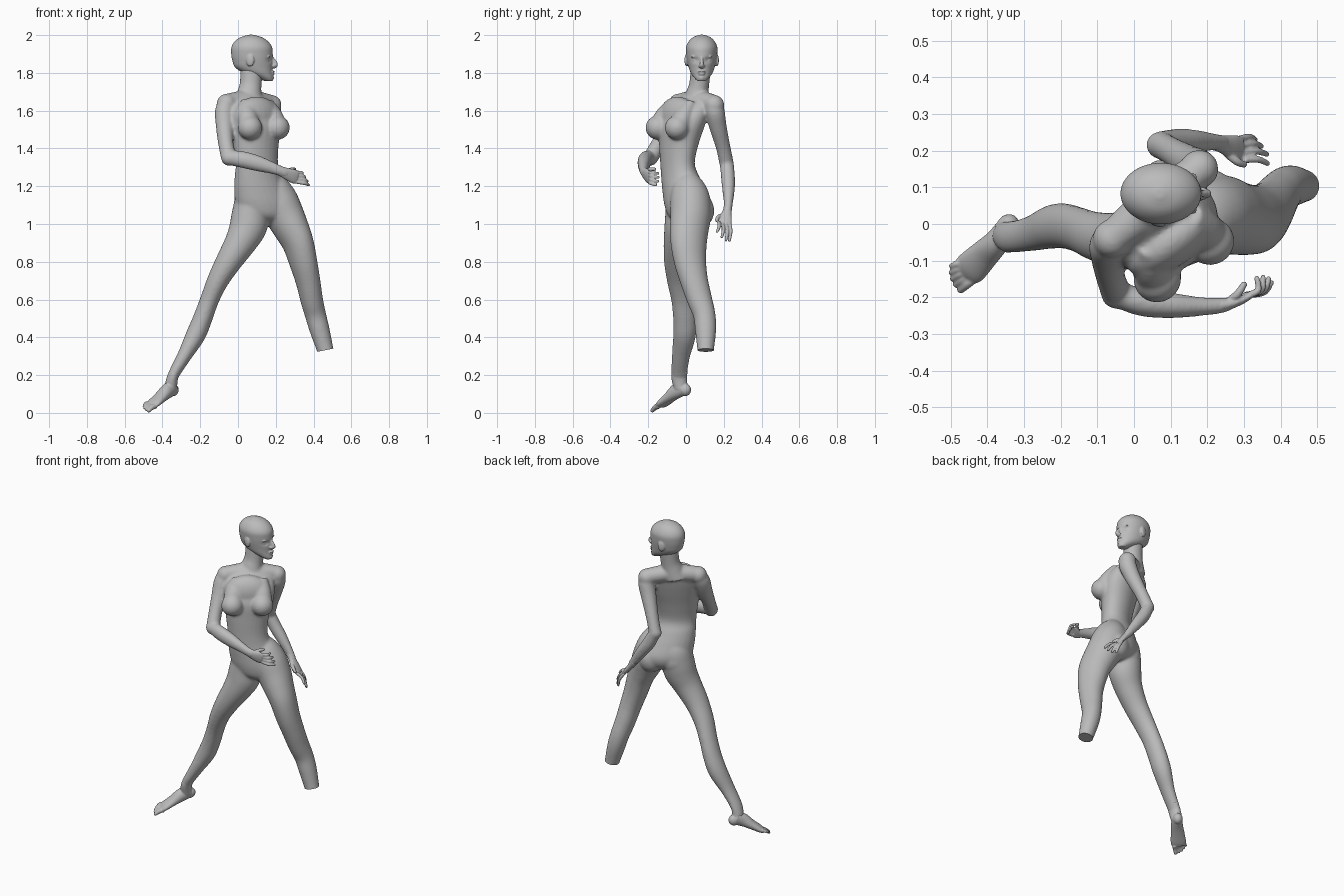
import bpy, bmesh, math
from mathutils import Vector, Matrix

grey = bpy.data.materials.new("mannequin_grey")
grey.diffuse_color = (0.5, 0.5, 0.5, 1)


def spline(rows, steps):
    """Catmull-Rom through rows of numbers."""
    out = []
    for i in range(len(rows) - 1):
        p0, p1, p2, p3 = (rows[max(0, min(len(rows) - 1, i + k))] for k in (-1, 0, 1, 2))
        for s in range(steps):
            t = s / steps
            out.append([0.5 * (2 * b + (c - a) * t + (2 * a - 5 * b + 4 * c - d) * t * t
                               + (3 * b - a - 3 * c + d) * t ** 3)
                        for a, b, c, d in zip(p0, p1, p2, p3)])
    return out + [list(rows[-1])]


def loft(bm, rows, level=False, steps=5, n=28):
    """Closed tube through rows of x, y, z, half width, half depth, yaw in degrees."""
    pts = spline(rows, steps)
    rings = []
    for i, (x, y, z, a, b, yaw) in enumerate(pts):
        tan = Vector(pts[min(i + 1, len(pts) - 1)][:3]) - Vector(pts[max(i - 1, 0)][:3])
        tan = Vector((0, 0, 1)) if level else tan.normalized()
        side = Vector((math.cos(math.radians(yaw)), math.sin(math.radians(yaw)), 0))
        side = (side - tan * side.dot(tan)).normalized()
        fwd = tan.cross(side)
        rings.append([bm.verts.new(Vector((x, y, z)) + side * a * math.cos(w) + fwd * b * math.sin(w))
                      for w in (2 * math.pi * k / n for k in range(n))])
    for r, s in zip(rings, rings[1:]):
        for k in range(n):
            bm.faces.new((r[k], r[(k + 1) % n], s[(k + 1) % n], s[k]))
    bm.faces.new(rings[0][::-1])
    bm.faces.new(rings[-1])


def ball(bm, loc, size, yaw=0):
    m = Matrix.Translation(loc) @ Matrix.Rotation(math.radians(yaw), 4, 'Z') @ Matrix.Diagonal((*size, 1))
    bmesh.ops.create_uvsphere(bm, u_segments=24, v_segments=16, radius=1, matrix=m)


def digit(bm, a, b, r, bend=(0, 0, 0), yaw=90):
    """Finger or toe with a bent middle and a rounded end."""
    a, b = Vector(a), Vector(b)
    mid = (a + b) / 2 + Vector(bend)
    loft(bm, [(*a, r, r, yaw), (*mid, r, r, yaw), (*b, r * .8, r * .8, yaw)], n=12)
    ball(bm, b, (r * .8,) * 3)


def finish(bm, name, voxel, smooth, cut=None):
    """Fuse overlapping volumes into one smooth skin."""
    bmesh.ops.recalc_face_normals(bm, faces=bm.faces)
    me = bpy.data.meshes.new(name)
    bm.to_mesh(me)
    bm.free()
    ob = bpy.data.objects.new(name, me)
    bpy.context.collection.objects.link(ob)
    mod = ob.modifiers.new("fuse", 'REMESH')
    mod.mode, mod.voxel_size, mod.use_smooth_shade = 'VOXEL', voxel, True
    mod = ob.modifiers.new("soften", 'SMOOTH')
    mod.factor, mod.iterations = 0.5, smooth
    deps = bpy.context.evaluated_depsgraph_get()
    skin = bpy.data.meshes.new_from_object(ob.evaluated_get(deps))
    ob.modifiers.clear()
    ob.data = skin
    if cut:
        co, no, test = cut
        b2 = bmesh.new()
        b2.from_mesh(skin)
        faces = [f for f in b2.faces if test(f.calc_center_median())]
        geom = faces + list({e for f in faces for e in f.edges}) + list({v for f in faces for v in f.verts})
        bmesh.ops.bisect_plane(b2, geom=geom, plane_co=co, plane_no=no, clear_outer=True)
        bmesh.ops.holes_fill(b2, edges=[e for e in b2.edges if e.is_boundary], sides=0)
        b2.to_mesh(skin)
        b2.free()
    skin.materials.clear()
    skin.materials.append(grey)
    for o in bpy.context.selected_objects:
        o.select_set(False)
    ob.select_set(True)
    bpy.context.view_layer.objects.active = ob
    bpy.ops.object.shade_smooth_by_angle(angle=math.radians(50))
    return ob


# torso, neck and shoulder girdle
bm = bmesh.new()
loft(bm, [(.18, .02, 1.0, .05, .05, 25), (.155, .015, 1.04, .13, .10, 25), (.145, .012, 1.10, .164, .117, 25),
          (.122, -.01, 1.18, .149, .107, 25), (.105, -.03, 1.25, .129, .094, 26),
          (.10, -.045, 1.32, .119, .082, 28), (.095, -.038, 1.42, .13, .092, 32),
          (.092, -.022, 1.52, .15, .105, 35), (.08, 0, 1.59, .152, .098, 37),
          (.062, .035, 1.65, .128, .07, 38), (.055, .052, 1.69, .08, .052, 38)], level=True)
loft(bm, [(.054, .05, 1.63, .085, .068, 0), (.06, .06, 1.69, .066, .06, 0),
          (.067, .07, 1.74, .058, .053, 0), (.072, .078, 1.82, .06, .054, 0)])
loft(bm, [(-.06, -.04, 1.642, .046, .047, 127), (0, .01, 1.652, .054, .05, 127), (.055, .052, 1.66, .056, .052, 127),
          (.115, .1, 1.65, .054, .05, 127), (.178, .15, 1.636, .046, .047, 127)])
# rib cage front and bust sloping up into it
ball(bm, (.10, -.045, 1.565), (.14, .072, .11), 36)
for rows in (((.06, -.06, 1.64, .05, .03, 35), (.054, -.115, 1.575, .054, .045, 35), (.06, -.142, 1.51, .06, .055, 35)),
             ((.145, .01, 1.64, .05, .03, 35), (.185, -.017, 1.575, .054, .045, 35), (.205, -.04, 1.51, .06, .055, 35))):
    loft(bm, rows)
    ball(bm, (rows[2][0] + .004, rows[2][1] - .008, 1.51), (.066, .064, .064), 35)
# buttocks
for x, y in ((.06, .03), (.192, .083)):
    ball(bm, (x, y, 1.07), (.078, .064, .085), 25)

# right arm
loft(bm, [(-.05, -.03, 1.65, .042, .042, 37), (-.07, -.055, 1.60, .052, .05, 37),
          (-.07, -.09, 1.52, .048, .046, 37), (-.065, -.14, 1.43, .04, .042, 37),
          (-.05, -.185, 1.355, .041, .041, 37)])
ball(bm, (-.048, -.19, 1.35), (.042, .042, .042))
loft(bm, [(-.05, -.19, 1.352, .035, .039, 90), (.02, -.213, 1.342, .038, .044, 90),
          (.10, -.222, 1.322, .035, .042, 90), (.18, -.225, 1.297, .026, .032, 90),
          (.24, -.222, 1.275, .021, .027, 90), (.27, -.213, 1.262, .016, .03, 90)])
# left arm
loft(bm, [(.165, .135, 1.645, .042, .042, 37), (.178, .152, 1.60, .05, .052, 37),
          (.152, .168, 1.52, .046, .047, 37), (.107, .196, 1.41, .038, .039, 37),
          (.073, .215, 1.32, .037, .039, 37)])
ball(bm, (.072, .215, 1.32), (.039, .038, .039))
loft(bm, [(.07, .215, 1.33, .037, .035, 90), (.11, .222, 1.25, .037, .039, 90),
          (.16, .225, 1.18, .033, .035, 90), (.225, .223, 1.09, .022, .025, 90),
          (.25, .215, 1.055, .026, .018, 90)])
for p in ((-.06, -.04, 1.637), (.178, .15, 1.63)):
    ball(bm, p, (.053, .053, .053))

# left leg, run past its cut
loft(bm, [(.15, .0, 1.26, .05, .05, 25), (.18, .01, 1.2, .085, .088, 25), (.21, .022, 1.13, .103, .107, 25),
          (.245, .025, 1.05, .102, .11, 25), (.28, .018, .98, .092, .106, 25),
          (.317, .014, .9, .08, .1, 25), (.345, .022, .8, .072, .088, 25), (.37, .043, .7, .065, .075, 20),
          (.39, .072, .6, .06, .067, 10), (.41, .097, .52, .056, .059, 0),
          (.432, .104, .44, .053, .056, 0), (.463, .104, .33, .044, .044, 0), (.48, .104, .27, .041, .041, 0)])
# right leg
loft(bm, [(.105, -.01, 1.22, .07, .07, 0), (.087, -.005, 1.13, .1, .1, 0), (.067, -.01, 1.05, .1, .1, 0),
          (.052, -.02, .98, .099, .095, 0),
          (.012, -.035, .9, .084, .084, 0), (-.05, -.042, .8, .069, .074, 0), (-.107, -.033, .7, .057, .067, 0),
          (-.15, -.016, .6, .05, .062, 0), (-.187, -.006, .5, .051, .062, 0), (-.225, -.008, .41, .052, .06, 0),
          (-.285, -.027, .3, .038, .048, 0), (-.342, -.036, .2, .03, .042, 0), (-.36, -.03, .14, .03, .035, 0)])
finish(bm, "body", .007, 12,
       (Vector((.463, .103, .332)), Vector((.2, 0, -1)).normalized(), lambda c: c.x > .3 and c.z < .5))

# right foot: heel, instep, toes
bm = bmesh.new()
loft(bm, [(-.325, -.032, .23, .029, .042, 0), (-.345, -.036, .19, .029, .042, 0), (-.355, -.028, .13, .032, .036, 0)])
ball(bm, (-.345, -.005, .122), (.029, .034, .034), -40)
loft(bm, [(-.345, -.01, .135, .031, .042, -41), (-.375, -.05, .115, .035, .04, -41),
          (-.41, -.085, .083, .041, .029, -41), (-.445, -.12, .052, .046, .021, -41),
          (-.46, -.135, .038, .04, .014, -41)])
toes = (((-.435, -.145, .036), (-.472, -.178, .013), .014), ((-.45, -.137, .038), (-.487, -.165, .018), .010),
        ((-.46, -.126, .042), (-.495, -.149, .026), .010), ((-.467, -.115, .046), (-.499, -.132, .035), .009),
        ((-.472, -.104, .05), (-.498, -.114, .043), .009))
for a, b, r in toes:
    digit(bm, a, b, r, (0, 0, .006), -41)
finish(bm, "right_foot", .004, 4)

# right hand: palm, fingers, thumb
bm = bmesh.new()
loft(bm, [(.225, -.223, 1.281, .02, .026, 90), (.255, -.218, 1.268, .017, .03, 90),
          (.29, -.205, 1.254, .014, .037, 90), (.312, -.195, 1.247, .011, .036, 90)])
for a, b in (((.315, -.193, 1.273), (.335, -.148, 1.268)), ((.316, -.192, 1.256), (.352, -.146, 1.247)),
             ((.313, -.192, 1.239), (.367, -.15, 1.226)), ((.305, -.193, 1.223), (.374, -.16, 1.207))):
    digit(bm, a, b, .0095, (.014, -.01, 0))
digit(bm, (.265, -.205, 1.28), (.3, -.165, 1.29), .011, (0, -.006, .004))
finish(bm, "right_hand", .004, 2)

# left hand: palm, fingers, thumb
bm = bmesh.new()
loft(bm, [(.215, .224, 1.1, .022, .025, 90), (.243, .217, 1.063, .025, .019, 90),
          (.27, .207, 1.03, .036, .015, 90), (.292, .203, 1.002, .037, .011, 90)])
for a, b in (((.287, .232, 1.0), (.33, .23, .913)), ((.295, .213, .997), (.347, .212, .915)),
             ((.3, .194, 1.0), (.362, .19, .932)), ((.3, .175, 1.008), (.364, .165, .96))):
    digit(bm, a, b, .0095, (.006, .006, .004))
digit(bm, (.255, .19, 1.045), (.3, .162, 1.02), .011, (.004, -.006, .004))
finish(bm, "left_hand", .004, 2)

# head: skull and jaw with pressed-in eye sockets
bm = bmesh.new()
fy = .083
loft(bm, [(.163, fy, 1.757, .022, .022, 0), (.14, fy, 1.775, .046, .04, 0), (.105, fy, 1.80, .077, .058, 0),
          (.083, fy, 1.83, .099, .069, 0), (.077, fy, 1.865, .107, .077, 0), (.074, fy, 1.90, .11, .082, 0),
          (.073, fy, 1.935, .108, .083, 0), (.071, fy, 1.965, .09, .07, 0), (.07, fy, 1.988, .058, .047, 0),
          (.07, fy, 2.002, .012, .012, 0)], level=True, n=64)
for v in bm.verts:
    for s in (-1, 1):
        if v.co.x > .1:
            d = ((v.co.y - fy - s * .034) / .018) ** 2 + ((v.co.z - 1.868) / .013) ** 2
            v.co.x -= .01 * math.exp(-d)
# nose, lips, chin, then paired brows, eyes, nostrils and ears
loft(bm, [(.17, fy, 1.887, .008, .012, 90), (.187, fy, 1.862, .009, .014, 90), (.199, fy, 1.843, .012, .013, 90),
          (.185, fy, 1.83, .013, .01, 90)], n=16)
ball(bm, (.182, fy, 1.806), (.013, .022, .006))
ball(bm, (.181, fy, 1.794), (.013, .018, .007))
ball(bm, (.17, fy, 1.774), (.021, .02, .016))
for s in (-1, 1):
    ball(bm, (.157, fy + s * .034, 1.886), (.014, .024, .006), -s * 22)
    ball(bm, (.152, fy + s * .034, 1.867), (.013, .015, .008), -s * 22)
    ball(bm, (.188, fy + s * .011, 1.837), (.009, .007, .007))
    ball(bm, (.064, fy + s * .08, 1.867), (.022, .01, .033), s * 15)
finish(bm, "head", .004, 4)
